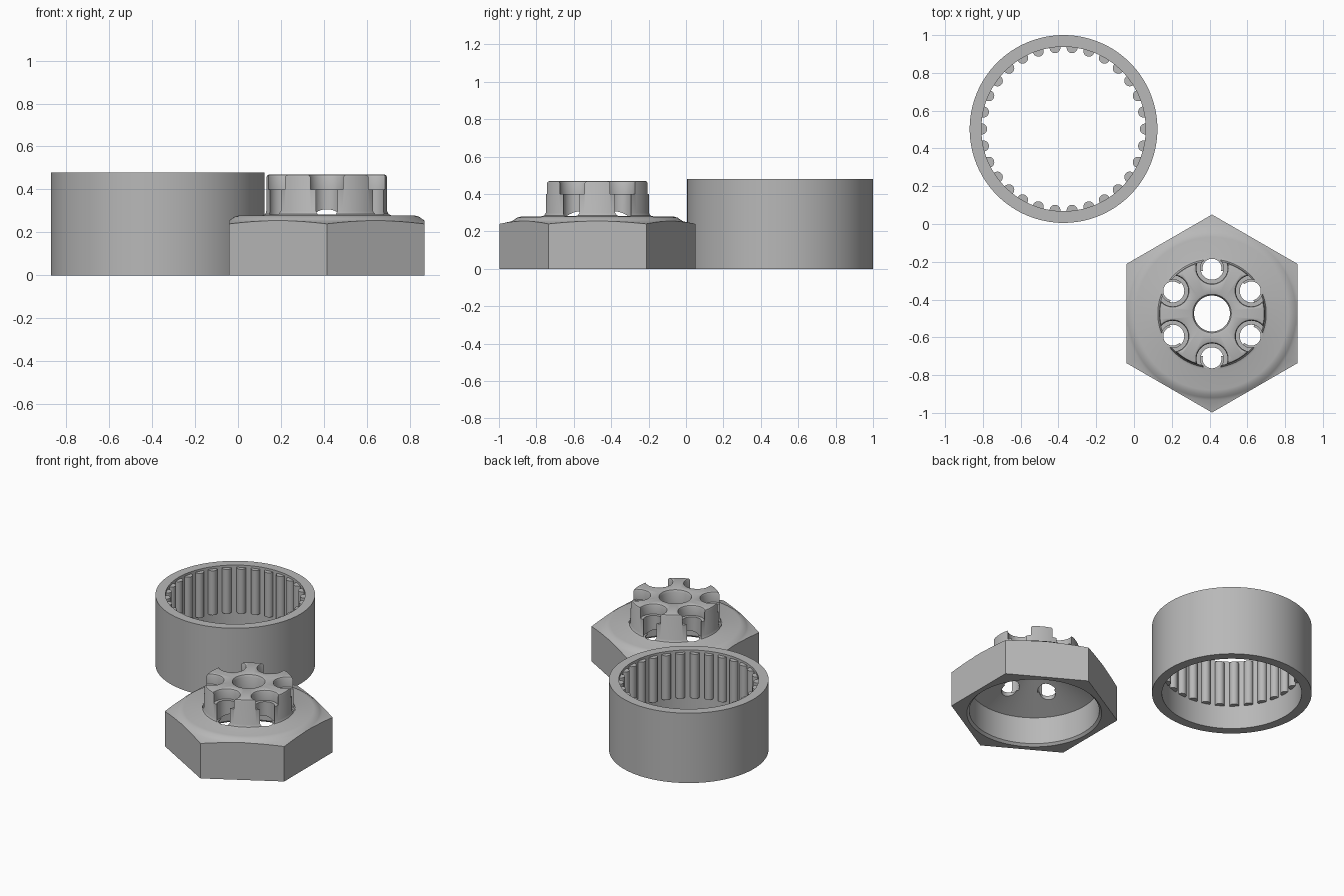
import bpy, bmesh
from math import pi, sin, cos, radians

cube = bpy.data.objects.get("Cube")
if cube:
    bpy.data.objects.remove(cube, do_unlink=True)

metal = bpy.data.materials.new("plain grey")
grey = (0.48, 0.48, 0.48, 1)
metal.diffuse_color = grey
metal.use_nodes = True
metal.node_tree.nodes["Principled BSDF"].inputs["Base Color"].default_value = grey


def lathe(name, profile, location=(0, 0, 0), steps=96, closed=True):
    """Revolve an (r, z) profile around the z axis."""
    bm = bmesh.new()
    verts = [bm.verts.new((r, 0, z)) for r, z in profile]
    pairs = list(zip(verts, verts[1:]))
    if closed:
        pairs.append((verts[-1], verts[0]))
    edges = [bm.edges.new(p) for p in pairs]
    bmesh.ops.spin(bm, geom=verts + edges, cent=(0, 0, 0), axis=(0, 0, 1),
                   angle=2 * pi, steps=steps)
    bmesh.ops.remove_doubles(bm, verts=bm.verts[:], dist=1e-5)
    bmesh.ops.recalc_face_normals(bm, faces=bm.faces[:])
    mesh = bpy.data.meshes.new(name)
    bm.to_mesh(mesh)
    bm.free()
    mesh.materials.append(metal)
    obj = bpy.data.objects.new(name, mesh)
    obj.location = location
    bpy.context.collection.objects.link(obj)
    return obj


def activate(obj):
    bpy.ops.object.select_all(action='DESELECT')
    obj.select_set(True)
    bpy.context.view_layer.objects.active = obj


def boolean(target, cutter, operation):
    """Apply a boolean and discard its helper."""
    mod = target.modifiers.new("cut", 'BOOLEAN')
    mod.operation = operation
    mod.solver = 'EXACT'
    mod.object = cutter
    bpy.context.view_layer.update()
    activate(target)
    bpy.ops.object.modifier_apply(modifier=mod.name)
    bpy.data.objects.remove(cutter, do_unlink=True)


def smooth(obj):
    activate(obj)
    bpy.ops.object.shade_smooth_by_angle(angle=radians(30))


# Sleeve: plain outside, open bore
RING = (-0.373, 0.503)
sleeve = lathe("sleeve", [(0.435, 0), (0.497, 0), (0.497, 0.48), (0.435, 0.48)],
               (*RING, 0), steps=128)
smooth(sleeve)

# Grip ribs standing in the upper part of the bore
bm = bmesh.new()
for i in range(30):
    a = i * 2 * pi / 30
    rib = bmesh.ops.create_cone(bm, cap_ends=True, segments=20, radius1=0.029,
                                radius2=0.029, depth=0.305)["verts"]
    bmesh.ops.translate(bm, verts=rib, vec=(0.433 * cos(a), 0.433 * sin(a), 0.3125))
mesh = bpy.data.meshes.new("grip_ribs")
bm.to_mesh(mesh)
bm.free()
mesh.materials.append(metal)
ribs = bpy.data.objects.new("grip_ribs", mesh)
ribs.location = (*RING, 0)
bpy.context.collection.objects.link(ribs)
smooth(ribs)

# Nut: revolved boss, shoulder and hollow underside, trimmed to a hexagon
NUT = (0.413, -0.474)
nut = lathe("hex_nut", [
    (0.42, 0), (0.6, 0), (0.6, 0.224), (0.524, 0.24), (0.458, 0.254), (0.445, 0.262),
    (0.43, 0.273), (0.405, 0.28), (0.3, 0.28), (0.287, 0.285), (0.28, 0.3),
    (0.28, 0.458), (0.276, 0.467), (0.268, 0.47), (0.115, 0.47), (0.102, 0.466),
    (0.095, 0.452), (0.095, 0.348), (0.405, 0.2), (0.405, 0.015)],
    (*NUT, 0), steps=120)
bpy.ops.mesh.primitive_cylinder_add(vertices=6, radius=0.524, depth=1.2,
                                    location=(*NUT, 0.4))
hexagon = bpy.context.object
hexagon.hide_render = True
boolean(nut, hexagon, 'INTERSECT')

# Six stepped bolt slots, open to the side of the boss
for i in range(6):
    a = radians(90 + 60 * i)
    slot = lathe("slot_cutter", [
        (0, 0.1), (0.05, 0.1), (0.05, 0.283), (0.061, 0.283), (0.061, 0.4), (0.082, 0.4),
        (0.082, 0.458), (0.086, 0.467), (0.095, 0.472), (0.095, 0.6), (0, 0.6)],
        (NUT[0] + 0.24 * cos(a), NUT[1] + 0.24 * sin(a), 0), steps=40, closed=False)
    slot.hide_render = True
    boolean(nut, slot, 'DIFFERENCE')

nut.data.materials.clear()
nut.data.materials.append(metal)
for face in nut.data.polygons:
    face.material_index = 0
smooth(nut)
